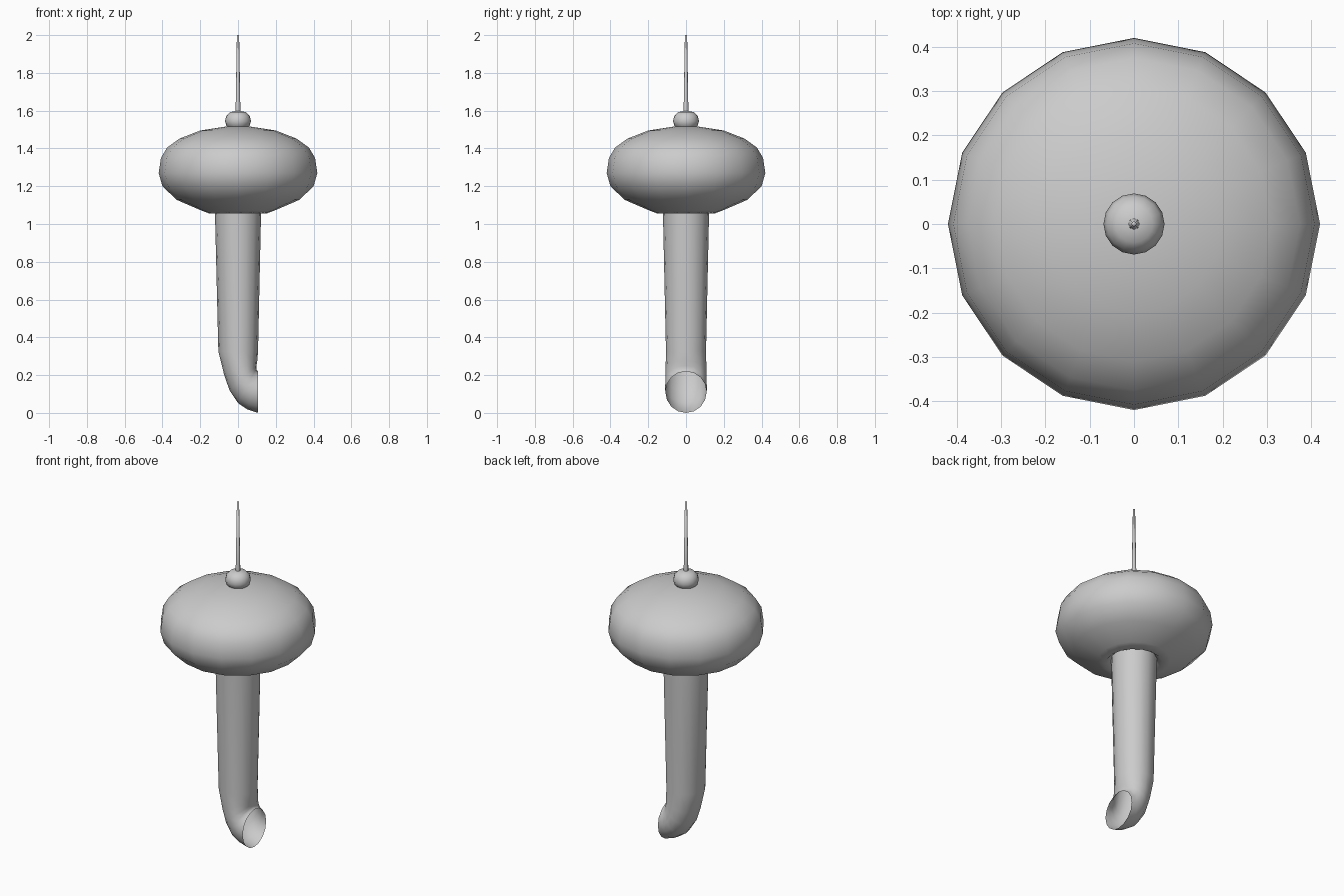
import bpy, bmesh
from math import cos, sin, pi
from mathutils import Vector

if "Cube" in bpy.data.objects:
    bpy.data.objects.remove(bpy.data.objects["Cube"])


def loft(name, rings, close_start=False, close_end=False, smooth=True):
    """Skin a list of vertex rings into a tube."""
    bm = bmesh.new()
    loops = [[bm.verts.new(p) for p in ring] for ring in rings]
    n = len(loops[0])
    for a, b in zip(loops, loops[1:]):
        for i in range(n):
            j = (i + 1) % n
            bm.faces.new((a[i], a[j], b[j], b[i]))
    if close_start:
        bm.faces.new(loops[0][::-1])
    if close_end:
        bm.faces.new(loops[-1])
    for f in bm.faces:
        f.smooth = smooth
    bmesh.ops.recalc_face_normals(bm, faces=bm.faces)
    mesh = bpy.data.meshes.new(name)
    bm.to_mesh(mesh)
    bm.free()
    obj = bpy.data.objects.new(name, mesh)
    bpy.context.collection.objects.link(obj)
    return obj


def circle(r, z, n=16):
    return [(r * cos(2 * pi * i / n), r * sin(2 * pi * i / n), z) for i in range(n)]


def lathe(name, profile, n=16, **kw):
    return loft(name, [circle(r, z, n) for r, z in profile], **kw)


def slanted_ring(outer, inner, ry, n=16):
    """Elliptical ring spanning two points of the xz plane."""
    o, i = Vector((outer[0], 0, outer[1])), Vector((inner[0], 0, inner[1]))
    mid, half = (o + i) / 2, (i - o) / 2
    return [mid + half * cos(2 * pi * k / n) + Vector((0, ry * sin(2 * pi * k / n), 0))
            for k in range(n)]


# Rounded bulb body, dimpled where the pipe enters
lathe("body", [(0.115, 1.085), (0.15, 1.055), (0.195, 1.072), (0.325, 1.128),
               (0.40, 1.20), (0.42, 1.27), (0.408, 1.35), (0.375, 1.405),
               (0.31, 1.452), (0.20, 1.495), (0.07, 1.515)], close_end=True)

# Hollow pipe that bends towards +x at the foot
bend = [((-0.123, 1.10), (0.123, 1.10), 0.123),
        ((-0.104, 0.325), (0.106, 0.325), 0.106),
        ((-0.073, 0.20), (0.102, 0.275), 0.108),
        ((-0.045, 0.12), (0.098, 0.25), 0.109),
        ((0.0, 0.052), (0.097, 0.235), 0.11),
        ((0.05, 0.018), (0.10, 0.225), 0.11),
        ((0.107, 0.0), (0.107, 0.22), 0.109)]
loft("pipe", [slanted_ring(*b) for b in bend])

# Knob on top of the body
lathe("knob", [(0.045, 1.505), (0.062, 1.522), (0.069, 1.545), (0.062, 1.573),
               (0.042, 1.592), (0.012, 1.598)], close_end=True)

# Thin tapering needle
lathe("needle", [(0.013, 1.58), (0.006, 2.0)], n=8, close_end=True)
